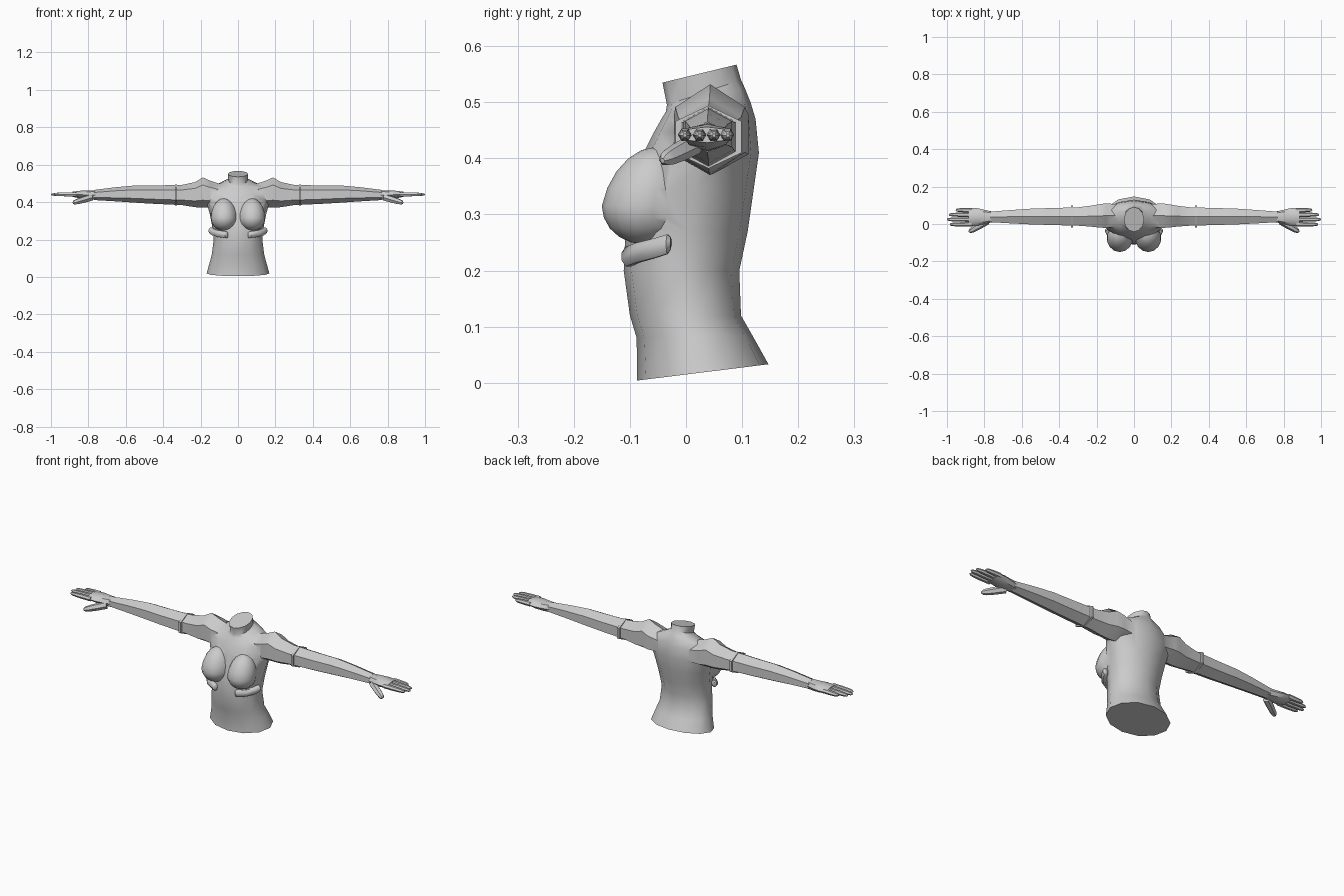
import bpy, bmesh, math
from mathutils import Vector

if "Cube" in bpy.data.objects:
    bpy.data.objects.remove(bpy.data.objects["Cube"])


def loft(name, rings):
    """Skin a closed tube through rings of points, with end caps."""
    bm = bmesh.new()
    rows = [[bm.verts.new(p) for p in r] for r in rings]
    n = len(rows[0])
    for a, b in zip(rows, rows[1:]):
        for i in range(n):
            bm.faces.new((a[i], a[(i + 1) % n], b[(i + 1) % n], b[i]))
    bm.faces.new(rows[0])
    bm.faces.new(rows[-1])
    bmesh.ops.recalc_face_normals(bm, faces=bm.faces)
    return to_object(name, bm)


def to_object(name, bm):
    me = bpy.data.meshes.new(name)
    bm.to_mesh(me)
    bm.free()
    ob = bpy.data.objects.new(name, me)
    bpy.context.collection.objects.link(ob)
    return ob


def ring(c, u, v, n, phase=0.0):
    c, u, v = Vector(c), Vector(u), Vector(v)
    return [c + u * math.cos(phase + math.tau * i / n) + v * math.sin(phase + math.tau * i / n)
            for i in range(n)]


def x_ring(s, x, y, z, hy, hz, n=6, k=None):
    # ring across the arm; a vertex points straight up
    k = 1 / math.cos(math.pi / 6) if k is None else k
    return ring((s * x, y, z), (0, hy * k, 0), (0, 0, hz), n, math.pi / 2)


def finger(name, a, b, r, s):
    # tapered finger with a rounded tip
    a, b = Vector((s * a[0], a[1], a[2])), Vector((s * b[0], b[1], b[2]))
    d = (b - a).normalized()
    u = d.cross(Vector((0, 0, 1))).normalized()
    v = u.cross(d)
    return loft(name, [ring(a.lerp(b, t), u * r * f, v * r * f, 6)
                       for t, f in ((0, 1), (0.45, 0.95), (0.8, 0.8), (0.94, 0.6), (1, 0.25))])


def smooth(ob, angle=40):
    bpy.ops.object.select_all(action='DESELECT')
    ob.select_set(True)
    bpy.context.view_layer.objects.active = ob
    bpy.ops.object.shade_smooth_by_angle(angle=math.radians(angle))


def unite(base, parts):
    for p in parts:
        m = base.modifiers.new("join", 'BOOLEAN')
        m.operation, m.solver, m.object = 'UNION', 'EXACT', p
        bpy.context.view_layer.objects.active = base
        bpy.ops.object.modifier_apply(modifier=m.name)
        bpy.data.objects.remove(p)


# torso and neck: half width, front y, back y, front z, back z
sections = [
    (0.168, -0.087, 0.147, 0.004, 0.033), (0.150, -0.088, 0.118, 0.08, 0.085),
    (0.140, -0.100, 0.098, 0.12, 0.12), (0.130, -0.111, 0.095, 0.20, 0.20),
    (0.138, -0.108, 0.110, 0.27, 0.27), (0.152, -0.092, 0.120, 0.34, 0.34),
    (0.170, -0.078, 0.130, 0.405, 0.41), (0.165, -0.058, 0.124, 0.445, 0.47),
    (0.135, -0.044, 0.115, 0.47, 0.50), (0.085, -0.036, 0.105, 0.483, 0.525),
    (0.052, -0.034, 0.098, 0.495, 0.54), (0.054, -0.042, 0.090, 0.535, 0.567),
]
rings = []
for w, yf, yb, zf, zb in sections:
    rings.append(ring((0, (yf + yb) / 2, (zf + zb) / 2), (w, 0, 0),
                      (0, (yb - yf) / 2, (zb - zf) / 2), 12))
torso = loft("torso", rings)

# arm: x, centre y, centre z, half depth, half height
arm_sections = [
    (0.09, 0.045, 0.435, 0.060, 0.060), (0.15, 0.045, 0.443, 0.066, 0.072),
    (0.187, 0.043, 0.451, 0.062, 0.081), (0.23, 0.042, 0.440, 0.056, 0.067),
    (0.30, 0.040, 0.438, 0.049, 0.054), (0.45, 0.040, 0.440, 0.045, 0.049),
    (0.55, 0.040, 0.443, 0.042, 0.046), (0.65, 0.039, 0.442, 0.036, 0.038),
    (0.77, 0.038, 0.438, 0.028, 0.027),
]
hand_sections = [
    (0.755, 0.038, 0.438, 0.028, 0.026), (0.80, 0.038, 0.438, 0.038, 0.024),
    (0.84, 0.038, 0.440, 0.047, 0.021), (0.885, 0.037, 0.442, 0.047, 0.014),
]
fingers = [(-0.002, 0.985), (0.024, 1.0), (0.049, 0.99), (0.073, 0.953)]

for s, side in ((-1, "right"), (1, "left")):
    # breast: sphere drawn out towards the collar
    bm = bmesh.new()
    bmesh.ops.create_uvsphere(bm, u_segments=14, v_segments=10, radius=1)
    for v in bm.verts:
        x, y, z = v.co
        v.co = (s * 0.076 + x * 0.07, -0.075 + y * 0.075 + max(z, 0) * 0.02,
                0.315 + z * (0.105 if z > 0 else 0.068))
    bmesh.ops.recalc_face_normals(bm, faces=bm.faces)
    breast = to_object("breast_" + side, bm)
    arm = loft("arm_" + side, [x_ring(s, *r) for r in arm_sections])
    unite(torso, [breast, arm])

    # hand with four fingers and a thumb
    hand = loft("hand_" + side, [x_ring(s, *r, n=8, k=1.0) for r in hand_sections])
    smooth(hand)
    for i, (y, tip) in enumerate(fingers):
        smooth(finger(f"finger_{side}_{i}", (0.865, y, 0.442), (tip, y * 1.02, 0.441), 0.0125, s))
    smooth(finger("thumb_" + side, (0.785, 0.015, 0.425), (0.882, -0.042, 0.396), 0.019, s))

    # six-sided arm band
    band = loft("arm_band_" + side, [x_ring(s, x, 0.04, 0.438, 0.059, 0.056)
                                     for x in (0.325, 0.337)])
    smooth(band, 30)

    # padded bar wrapped under the bust
    path = [(0.055, -0.102, 0.224), (0.062, -0.103, 0.225), (0.105, -0.085, 0.232),
            (0.133, -0.055, 0.240), (0.143, -0.033, 0.247), (0.144, -0.027, 0.249)]
    rows = []
    for i, (x, y, z) in enumerate(path):
        out = Vector((s * x, y + 0.01, 0)).normalized()
        f = 0.6 if i in (0, len(path) - 1) else 1
        rows.append(ring((s * x, y, z), out * 0.015 * f, (0, 0, 0.019 * f), 8, math.pi / 8))
    smooth(loft("bust_bar_" + side, rows), 50)

smooth(torso, 45)
